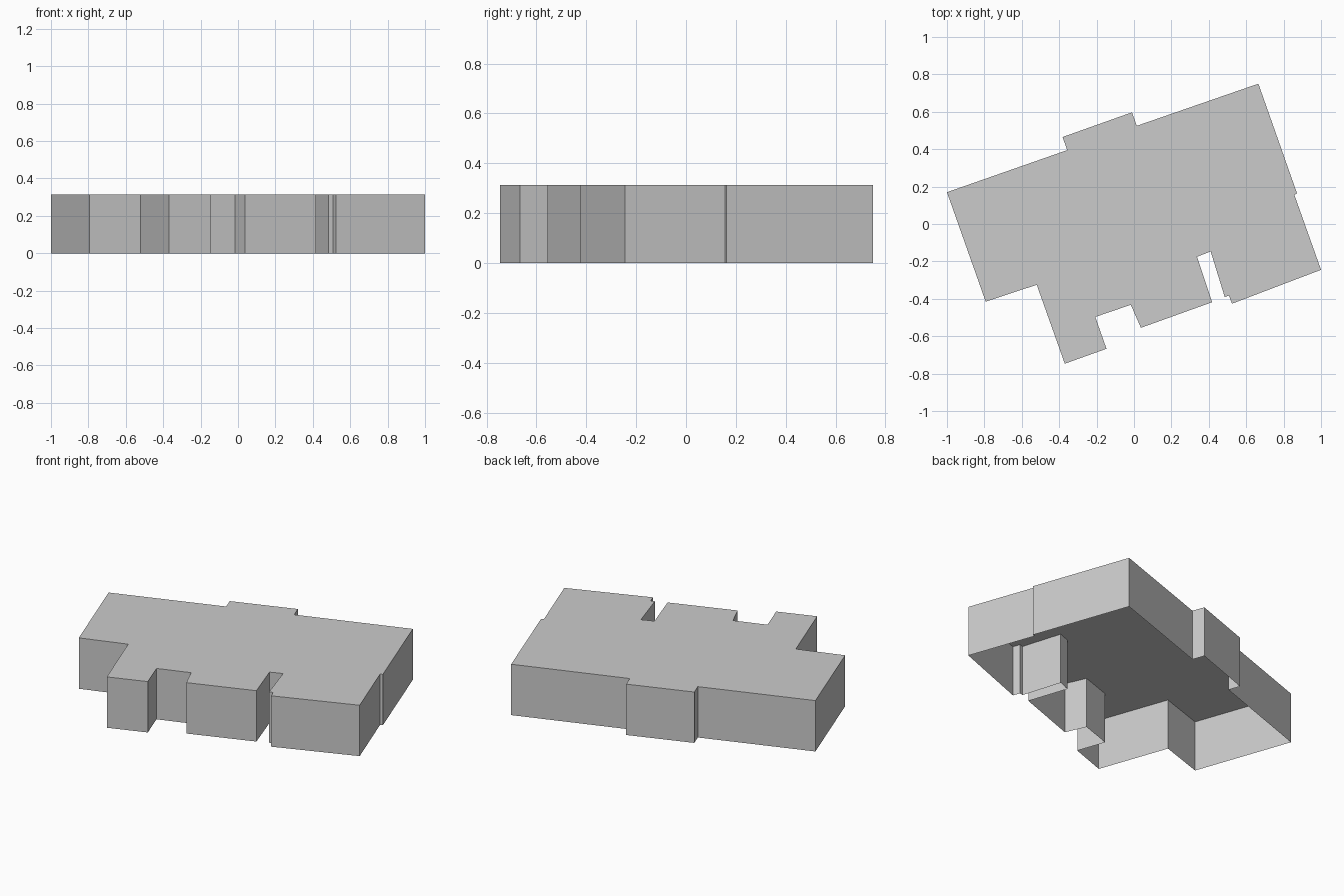
import bpy
import bmesh

default_cube = bpy.data.objects.get("Cube")
if default_cube:
    bpy.data.objects.remove(default_cube, do_unlink=True)

HEIGHT = 0.313

# Footprint of the block, split by side, counter-clockwise from above
front_side = [
    (-0.793, -0.415), (-0.52, -0.325), (-0.37, -0.747), (-0.147, -0.667),
    (-0.207, -0.497), (-0.017, -0.432), (0.037, -0.555), (0.418, -0.418),
    (0.337, -0.175), (0.41, -0.147), (0.485, -0.39), (0.508, -0.383),
    (0.524, -0.426),
]
left_side = [(1, -0.245), (0.857, 0.157), (0.872, 0.163)]
back_side = [
    (0.665, 0.75), (0.015, 0.525), (-0.011, 0.597),
    (-0.382, 0.465), (-0.357, 0.395), (-1, 0.17),
]


def make_material(name, colour):
    material = bpy.data.materials.new(name)
    material.use_nodes = True
    material.diffuse_color = colour
    shader = next(n for n in material.node_tree.nodes if n.type == "BSDF_PRINCIPLED")
    shader.inputs["Base Color"].default_value = colour
    return material


def make_open_shell(name, outline, height, material):
    """Flat roof with walls dropped to the ground and no floor."""
    bm = bmesh.new()
    roof = bm.faces.new([bm.verts.new((x, y, height)) for x, y in outline])
    # Walls drop from every roof edge
    walls = bmesh.ops.extrude_edge_only(bm, edges=list(roof.edges))
    for item in walls["geom"]:
        if isinstance(item, bmesh.types.BMVert):
            item.co.z = 0
    # Normals point outward, following the roof
    bmesh.ops.recalc_face_normals(bm, faces=bm.faces)
    roof.normal_update()
    if roof.normal.z < 0:
        bmesh.ops.reverse_faces(bm, faces=bm.faces)

    mesh = bpy.data.meshes.new(name)
    bm.to_mesh(mesh)
    bm.free()
    mesh.materials.append(material)
    shell = bpy.data.objects.new(name, mesh)
    bpy.context.collection.objects.link(shell)
    return shell


# Building block: roof and outer walls
grey = make_material("light grey", (0.6, 0.6, 0.6, 1))
make_open_shell("building_shell", front_side + left_side + back_side, HEIGHT, grey)
